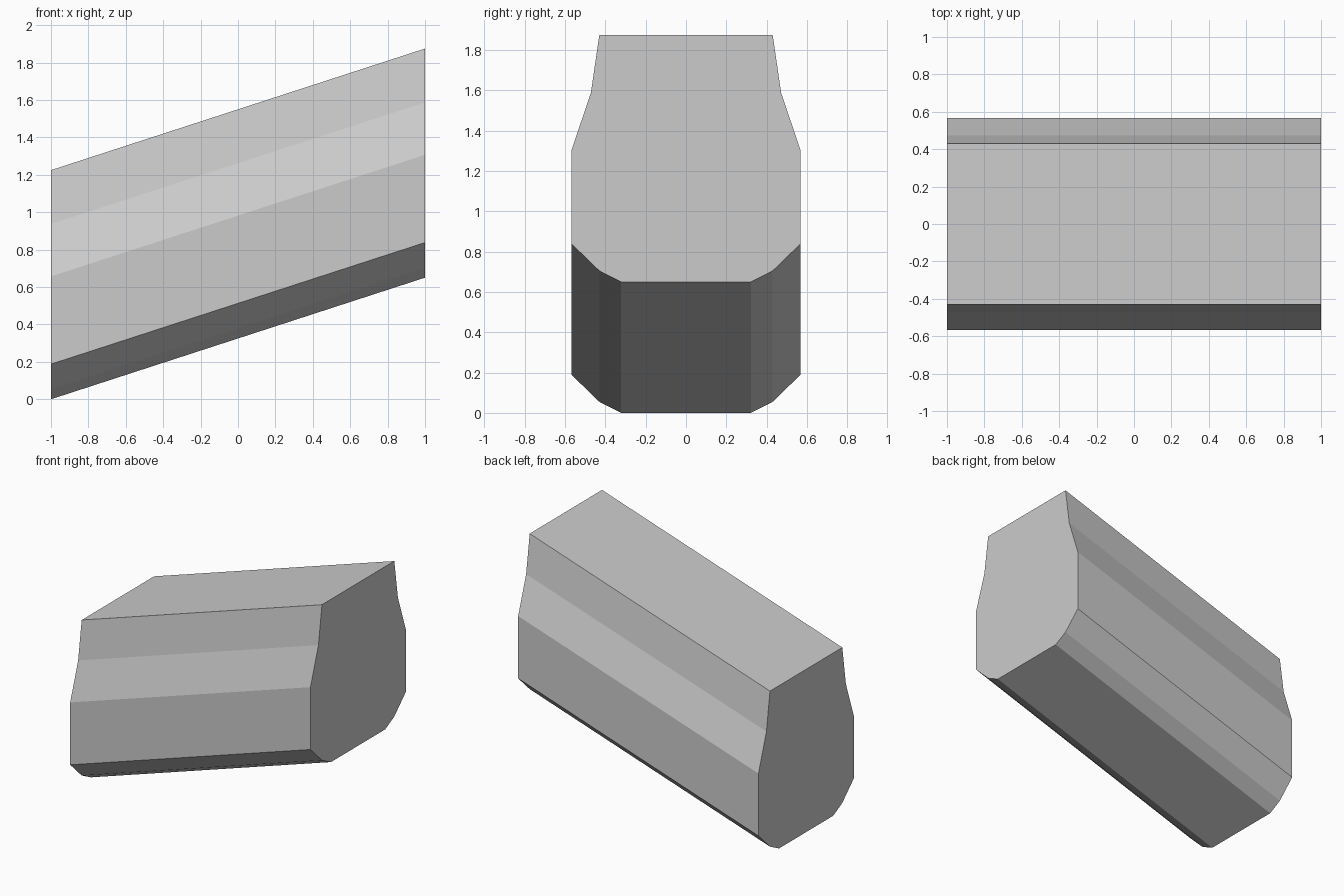
import bpy, bmesh
from mathutils import Vector

if "Cube" in bpy.data.objects:
    bpy.data.objects.remove(bpy.data.objects["Cube"])

LENGTH, RISE = 2.0, 0.65

# Half cross-section (y, z) at the low end, bottom to top, mirrored across y
half = [(0.322, 0.0), (0.43, 0.055), (0.567, 0.188),
        (0.567, 0.657), (0.472, 0.937), (0.43, 1.225)]
profile = half + [(-y, z) for y, z in reversed(half)]

# Sloping bar: extrude the section along x while rising in z
bm = bmesh.new()
face = bm.faces.new([bm.verts.new((-LENGTH / 2, y, z)) for y, z in profile])
result = bmesh.ops.extrude_face_region(bm, geom=[face], use_keep_orig=True)
end_verts = [g for g in result["geom"] if isinstance(g, bmesh.types.BMVert)]
bmesh.ops.translate(bm, verts=end_verts, vec=Vector((LENGTH, 0, RISE)))
bmesh.ops.recalc_face_normals(bm, faces=bm.faces)

mesh = bpy.data.meshes.new("sloped_rail")
bm.to_mesh(mesh)
bm.free()
bpy.context.collection.objects.link(bpy.data.objects.new("sloped_rail", mesh))
